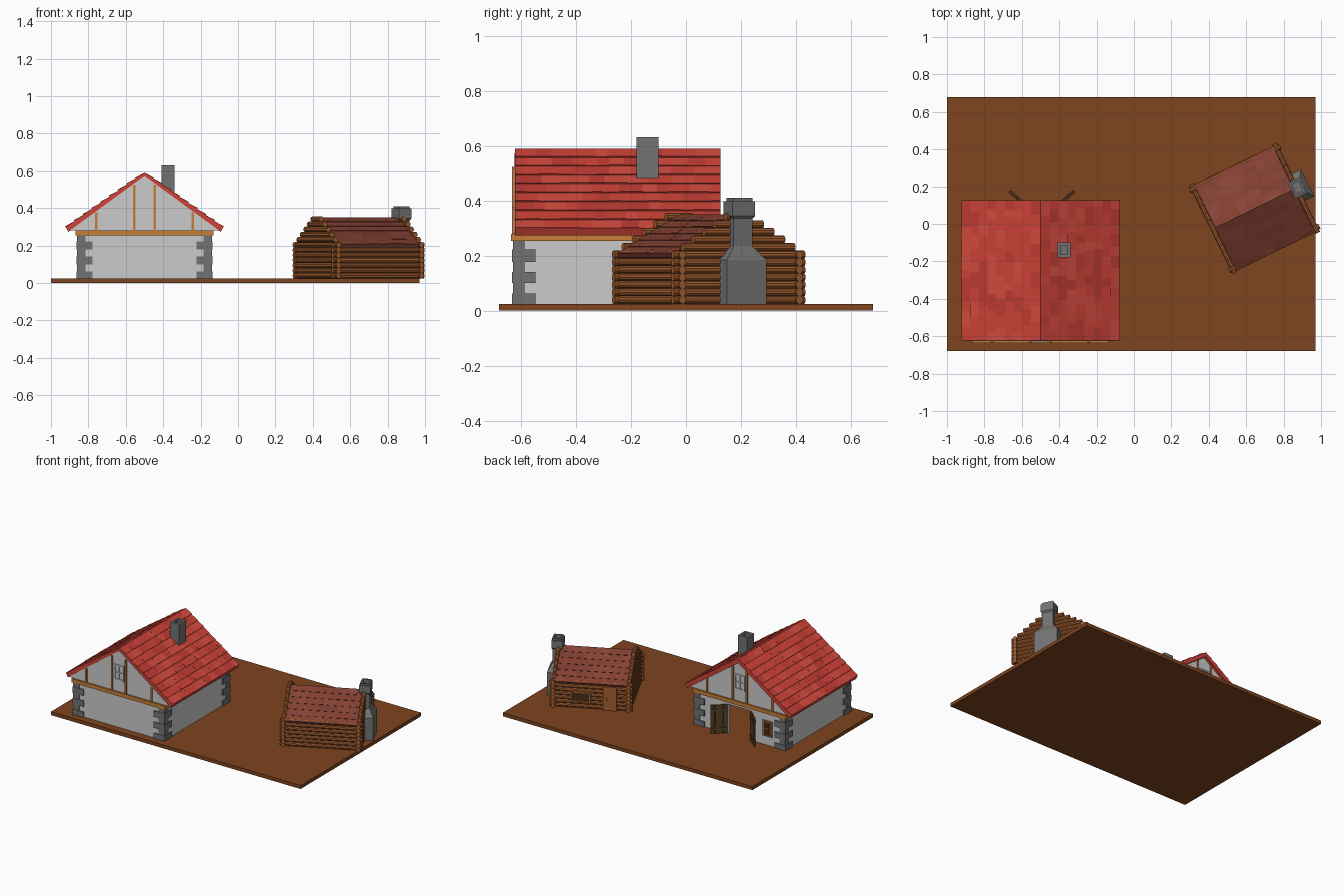
import bpy, bmesh, math, random
from mathutils import Matrix, Vector

if "Cube" in bpy.data.objects:
    bpy.data.objects.remove(bpy.data.objects["Cube"])

random.seed(4)
I = Matrix.Identity(4)


def mat(name, r, g, b):
    m = bpy.data.materials.new(name)
    m.diffuse_color = (r, g, b, 1)
    m.use_nodes = True
    m.node_tree.nodes["Principled BSDF"].inputs["Base Color"].default_value = m.diffuse_color
    return m


SOIL = mat("soil", .21, .058, .013)
STONE = mat("dark_stone", .17, .17, .17)
BEAM = mat("beam_wood", .58, .21, .04)
LOG = mat("log_wood", .36, .11, .028)
DOOR = mat("door_wood", .09, .05, .015)
DARK = mat("dark_pane", .06, .025, .01)
REDS = [mat("red_a", .62, .055, .038), mat("red_b", .66, .07, .05), mat("red_c", .52, .045, .033)]
BROWNS = [mat("brown_a", .22, .05, .03), mat("brown_b", .235, .056, .035), mat("brown_c", .2, .045, .028)]


def finish(name, bm, mats=None, M=I):
    bmesh.ops.recalc_face_normals(bm, faces=bm.faces)
    me = bpy.data.meshes.new(name)
    bm.to_mesh(me)
    bm.free()
    for m in mats or []:
        me.materials.append(m)
    ob = bpy.data.objects.new(name, me)
    ob.matrix_world = M
    bpy.context.collection.objects.link(ob)
    return ob


def hexa(bm, c, mi=0):
    """Six-sided solid: four lower corners then four upper corners."""
    v = [bm.verts.new(p) for p in c]
    for f in ((3, 2, 1, 0), (4, 5, 6, 7), (0, 1, 5, 4), (1, 2, 6, 5), (2, 3, 7, 6), (3, 0, 4, 7)):
        bm.faces.new([v[i] for i in f]).material_index = mi


def rect(x0, x1, y0, y1, z):
    return [(x0, y0, z), (x1, y0, z), (x1, y1, z), (x0, y1, z)]


def boxes(name, items, m=None, M=I):
    bm = bmesh.new()
    for x0, x1, y0, y1, z0, z1 in items:
        hexa(bm, rect(x0, x1, y0, y1, z0) + rect(x0, x1, y0, y1, z1))
    return finish(name, bm, [m] if m else None, M)


def prism(name, pts, y0, y1, mats=None, M=I):
    """Profile in x,z extruded along y."""
    bm = bmesh.new()
    f = bm.faces.new([bm.verts.new((x, y0, z)) for x, z in pts])
    r = bmesh.ops.extrude_face_region(bm, geom=[f])
    bmesh.ops.translate(bm, vec=(0, y1 - y0, 0), verts=[g for g in r["geom"] if isinstance(g, bmesh.types.BMVert)])
    return finish(name, bm, mats, M)


def roof(name, W, eave, ridge, y0, y1, thick, rows, step, mats, M):
    """Gabled slab covered with overlapping shingle courses."""
    H = ridge - eave
    L = math.hypot(W, H)
    prism(name + "_slab", [(0, ridge), (W, eave), (W - thick * .5, eave - thick), (0, ridge - thick * 1.25),
                           (-W + thick * .5, eave - thick), (-W, eave)], y0, y1, [mats[0]], M)
    bm = bmesh.new()
    for s in (-1, 1):
        d, n = Vector((s * W, 0, -H)) / L, Vector((s * H, 0, W)) / L
        top = Vector((0, 0, ridge))
        for i in range(rows):
            a, b = top + d * L * i / rows, top + d * L * (i + 1) / rows
            y = y0
            while y < y1 - 1e-4:
                e = y + random.uniform(.5, 1.2) * .075
                e = y1 if e > y1 - .03 else e
                h = step * random.uniform(.6, 1)
                Y0, Y1 = Vector((0, y, 0)), Vector((0, e, 0))
                hexa(bm, [a + Y0 - n * .004, b + Y0 - n * .004, b + Y1 - n * .004, a + Y1 - n * .004,
                          a + Y0 + n * .001, b + Y0 + n * h, b + Y1 + n * h, a + Y1 + n * .001],
                     random.choices((0, 1, 2), (5, 3, 2))[0])
                y = e
    finish(name + "_shingles", bm, mats, M)


def stack(name, levels, M=I, flue=None):
    """Chimney made of stacked frustums; levels are (x0,x1,y0,y1,z)."""
    bm = bmesh.new()
    for lo, hi in zip(levels, levels[1:]):
        if hi[4] > lo[4]:
            hexa(bm, rect(*lo) + rect(*hi))
    finish(name, bm, [STONE], M)


def flue_top(name, x0, x1, y0, y1, z0, z1, t, M=I):
    boxes(name, [(x0, x1, y0, y0 + t, z0, z1), (x0, x1, y1 - t, y1, z0, z1),
                 (x0, x0 + t, y0 + t, y1 - t, z0, z1), (x1 - t, x1, y0 + t, y1 - t, z0, z1)], STONE, M)


# ground slab
boxes("ground_slab", [(-1, .97, -.68, .68, 0, .025)], SOIL)

# ---- stone house, local x centred on the ridge ----
A = Matrix.Translation((-.5, 0, 0))
X, F, B, T = .355, -.625, .105, .03
boxes("house_walls", [
    (-X, X, F, F + T, .025, .26), (-X, -X + T, F + T, B - T, .025, .26), (X - T, X, F + T, B - T, .025, .26),
    (-X, -.085, B - T, B, .025, .26), (.1, X, B - T, B, .025, .26), (-.085, .1, B - T, B, .235, .26)], None, A)

# corner stones: narrow column with three wide blocks
q = []
for sx in (-1, 1):
    for yc, sy in ((F, -1), (B, 1)):
        for z0, z1, w in ((.025, .255, .045), (.025, .062, .085), (.1, .141, .085), (.178, .222, .085)):
            e = .005 if w < .05 else .008
            xs = sorted((sx * (X + e), sx * (X + e - w)))
            ys = sorted((yc + sy * e, yc + sy * (e - w)))
            q.append((xs[0], xs[1], *sorted((yc + sy * e, yc - sy * .01)), z0, z1))
            q.append((*sorted((sx * (X + e), sx * (X - .01))), ys[0], ys[1], z0, z1))
boxes("corner_stones", q, STONE, A)

# timber ring beam
boxes("ring_beam", [(-.37, .37, F - .012, F + T, .253, .28), (-.37, .37, B - T, B + .012, .253, .28),
                    (-.37, -.33, F + T, B - T, .253, .28), (.33, .37, F + T, B - T, .253, .28)], BEAM, A)

# gable walls, posts and upper windows
for side, yo, s in (("front", F, 1), ("back", B, -1)):
    prism(side + "_gable", [(-.4, .28), (.4, .28), (0, .572)], yo, yo + s * T, None, A)
    o0, o1 = sorted((yo - s * .008, yo + s * .01))
    boxes(side + "_gable_posts", [(x - .006, x + .006, o0, o1, .28, .565 - .726 * abs(x))
                                  for x in (-.258, -.055, .055, .258)], BEAM, A)
    f0, f1 = sorted((yo - s * .007, yo + s * .01))
    boxes(side + "_upper_window", [(-.04, -.03, f0, f1, .36, .47), (.03, .04, f0, f1, .36, .47),
                                   (-.03, .03, f0, f1, .36, .37), (-.03, .03, f0, f1, .46, .47),
                                   (-.003, .003, f0, f1, .37, .46), (-.03, .03, f0, f1, .412, .418)], None, A)

# roof and chimney of the house
roof("house_roof", .42, .297, .59, -.622, .125, .024, 9, .008, REDS, A)
stack("house_chimney", [(.09, .16, -.18, -.1, .46), (.09, .16, -.18, -.1, .6)], A)
flue_top("house_flue", .09, .16, -.18, -.1, .6, .632, .016, A)

# open double doors at the back
for nm, hx, ang in (("right", -.085, 139), ("left", .1, 41)):
    D = A @ Matrix.Translation((hx, B, 0)) @ Matrix.Rotation(math.radians(ang), 4, 'Z')
    items = [(.11 * i / 4 + .001, .11 * (i + 1) / 4 - .001, -.005, .005, .03, .232) for i in range(4)]
    items += [(.004, .106, -.009, .009, z, z + .018) for z in (.055, .19)]
    boxes(nm + "_door", items, DOOR, D)

# back ground-floor windows
boxes("back_window_pane", [(-.25, -.19, B - .01, B + .003, .1, .19)], DARK, A)
boxes("back_window_frame", [(-.257, -.247, B, B + .008, .09, .2), (-.193, -.183, B, B + .008, .09, .2),
                            (-.247, -.193, B, B + .008, .09, .1), (-.247, -.193, B, B + .008, .19, .2),
                            (-.223, -.217, B, B + .006, .1, .19), (-.247, -.193, B, B + .006, .142, .148)], LOG, A)

# ---- log cabin, local x along the ridge ----
C = Matrix.Translation((.645, .0825, 0)) @ Matrix.Rotation(math.radians(26), 4, 'Z')
R, DZ = .0145, .0275


def logs(name, items):
    """Octagonal logs: (axis, offset, half length, height)."""
    bm = bmesh.new()
    for ax, off, half, z in items:
        rot = Matrix.Rotation(math.pi / 2, 4, 'Y' if ax == 'x' else 'X')
        loc = (0, off, z) if ax == 'x' else (off, 0, z)
        bmesh.ops.create_cone(bm, cap_ends=True, segments=10, radius1=R, radius2=R, depth=half * 2,
                              matrix=Matrix.Translation(loc) @ rot)
    finish(name, bm, [LOG], C)


for s, nm in ((-1, "front"), (1, "back")):
    logs(nm + "_log_wall", [('x', s * .237, .27, .039 + DZ * i) for i in range(7)])
for s, nm in ((-1, "left"), (1, "right")):
    rows = [('y', s * .247, .265, .039 + DZ * i) for i in range(7)]
    rows += [('y', s * .247, h, .039 + DZ * (7 + k)) for k, h in enumerate((.225, .183, .14, .097, .052))]
    logs(nm + "_log_gable", rows)

# cabin roof, ridge turned along local x
roof("cabin_roof", .255, .207, .35, -.236, .236, .014, 6, .004, BROWNS, C @ Matrix.Rotation(math.pi / 2, 4, 'Z'))

# cabin door and window on the back wall
boxes("cabin_door", [(-.16, -.09, .23, .254, .025, .185)], LOG, C)
boxes("cabin_door_frame", [(-.17, -.16, .23, .259, .025, .195), (-.09, -.08, .23, .259, .025, .195),
                           (-.16, -.09, .23, .259, .185, .195), (-.105, -.1, .25, .26, .095, .11)], LOG, C)
boxes("cabin_window_pane", [(.01, .12, .23, .253, .08, .14)], DARK, C)
boxes("cabin_window_frame", [(0, .012, .23, .26, .07, .15), (.118, .13, .23, .26, .07, .15),
                             (.012, .118, .23, .26, .07, .082), (.012, .118, .23, .26, .138, .15)], LOG, C)

# cabin chimney: wide hearth, tapered shoulder, shaft, capped top
stack("cabin_chimney", [(.225, .315, -.08, .08, .025), (.225, .315, -.08, .08, .185), (.225, .285, -.038, .038, .235),
                        (.225, .285, -.038, .038, .335), (.218, .292, -.046, .046, .345),
                        (.218, .292, -.046, .046, .385)], C)
flue_top("cabin_flue", .218, .292, -.046, .046, .385, .398, .018, C)
flue_top("cabin_flue_lip", .225, .285, -.038, .038, .398, .41, .011, C)
